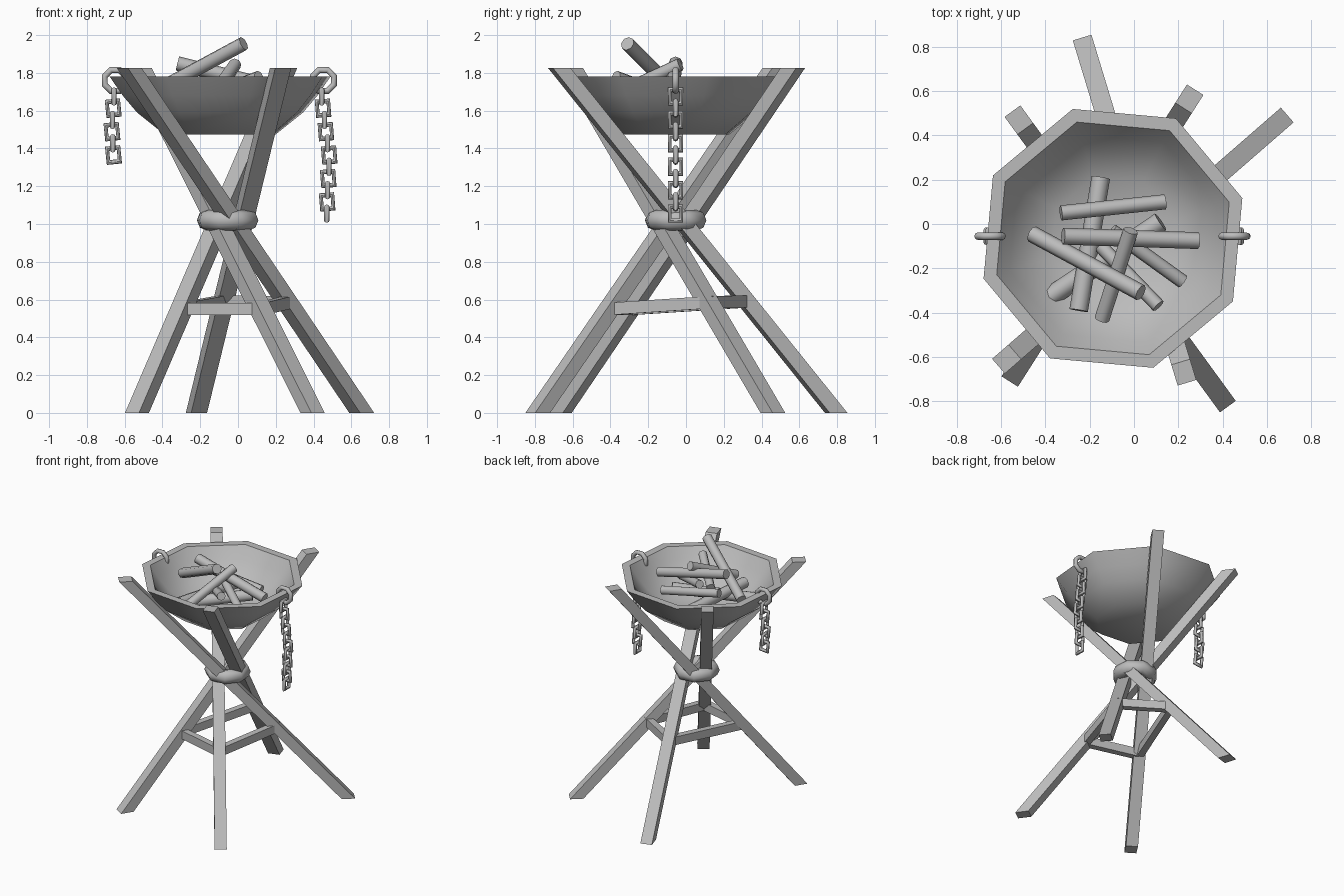
import bpy, bmesh, math
from mathutils import Vector

cube = bpy.data.objects.get("Cube")
if cube:
    bpy.data.objects.remove(cube, do_unlink=True)

grey = bpy.data.materials.new("plain_grey")
grey.use_nodes = True
grey.diffuse_color = (0.5, 0.5, 0.5, 1)
grey.node_tree.nodes["Principled BSDF"].inputs["Base Color"].default_value = (0.5, 0.5, 0.5, 1)


def finish(obj, name, angle=None):
    """Name the object, colour it and optionally smooth it."""
    obj.name = name
    obj.data.materials.append(grey)
    if angle:
        bpy.ops.object.select_all(action='DESELECT')
        obj.select_set(True)
        bpy.context.view_layer.objects.active = obj
        bpy.ops.object.shade_smooth_by_angle(angle=math.radians(angle))
    return obj


def from_bmesh(bm, name, angle=None):
    bmesh.ops.recalc_face_normals(bm, faces=bm.faces)
    mesh = bpy.data.meshes.new(name)
    bm.to_mesh(mesh)
    bm.free()
    obj = bpy.data.objects.new(name, mesh)
    bpy.context.collection.objects.link(obj)
    return finish(obj, name, angle)


def beam(name, a, b, side, other):
    """Sheared box from a to b; side and other span its cross-section."""
    a, b = Vector(a), Vector(b)
    bm = bmesh.new()
    bmesh.ops.create_cube(bm, size=1)
    for v in bm.verts:
        x, y, z = v.co
        v.co = a.lerp(b, z + 0.5) + side * x + other * y
    return from_bmesh(bm, name)


def log(name, a, b, radius):
    a, b = Vector(a), Vector(b)
    bpy.ops.mesh.primitive_cylinder_add(vertices=8, radius=radius, depth=(b - a).length,
                                        location=(a + b) / 2)
    obj = bpy.context.object
    obj.rotation_euler = (b - a).to_track_quat('Z', 'Y').to_euler()
    return finish(obj, name, 50)


def loop(name, centre, major, minor, sides, scale=(1, 1, 1), turn=0.0, yaw=0.0, tilt=0.0):
    """Upright polygonal ring, lying in the xz plane before yaw."""
    bpy.ops.mesh.primitive_torus_add(major_segments=sides, minor_segments=8,
                                     major_radius=major, minor_radius=minor)
    obj = bpy.context.object
    for v in obj.data.vertices:
        c, s = math.cos(turn), math.sin(turn)
        x, y, z = v.co
        v.co = ((x * c - y * s) * scale[0], z * scale[1], (x * s + y * c) * scale[2])
    obj.data.flip_normals()
    obj.location = centre
    obj.rotation_euler = (0, tilt, yaw)
    return finish(obj, name, 50)


# Crossed legs
UP = Vector((0, 0, 1))
TOP = 1.825
legs = {
    "left_back_foot_leg": ((0.655, 0.46), (-0.575, -0.61)),
    "back_foot_leg": ((-0.22, 0.795), (0.225, -0.67)),
    "front_foot_leg": ((0.395, -0.785), (-0.52, 0.47)),
    "right_front_foot_leg": ((-0.535, -0.67), (0.25, 0.565)),
}
for name, (foot, head) in legs.items():
    a, b = Vector((*foot, 0)), Vector((*head, TOP))
    out = Vector((b.x - a.x, b.y - a.y, 0)).normalized()
    beam(name, a, b, UP.cross(out) * 0.088, out * 0.098)

# Braces between neighbouring legs
heights = (0.585, 0.59, 0.55, 0.55)
joints = []
for (foot, head), z in zip(legs.values(), heights):
    joints.append(Vector((*Vector(foot).lerp(Vector(head), z / TOP), z)))
for name, i, j in (("front_brace", 3, 2), ("left_brace", 2, 0),
                   ("back_brace", 0, 1), ("right_brace", 1, 3)):
    d = (joints[j] - joints[i]).normalized()
    beam(name, joints[i], joints[j], UP.cross(d).normalized() * 0.05, UP * 0.065)

# Binding round the crossing
binding = loop("binding", (-0.055, -0.055, 1.02), 0.115, 0.055, 8, turn=math.radians(22.5))
binding.rotation_euler = (math.pi / 2, 0, 0.1)

# Octagonal bowl, spun from a wall profile
CX, CY = -0.095, -0.065
profile = [(0, 1.475), (0.31, 1.475), (0.46, 1.59), (0.54, 1.68), (0.612, 1.78),
           (0.55, 1.78), (0.49, 1.69), (0.42, 1.61), (0.29, 1.515), (0, 1.5)]
bm = bmesh.new()
verts = [bm.verts.new((r, 0, z)) for r, z in profile]
edges = [bm.edges.new(p) for p in zip(verts, verts[1:])]
bmesh.ops.spin(bm, geom=verts + edges, axis=UP, cent=(0, 0, 0), angle=math.tau, steps=8)
bmesh.ops.remove_doubles(bm, verts=bm.verts, dist=0.0005)
bowl = from_bmesh(bm, "bowl", 50)
bowl.location = (CX, CY, 0)
bowl.rotation_euler.z = math.radians(17.3)

# Heap of firewood
logs = [
    ((-0.33, 0.05, 1.74), (0.14, 0.10, 1.66), 0.034),
    ((-0.32, -0.055, 1.85), (0.29, -0.075, 1.70), 0.038),
    ((-0.46, -0.045, 1.69), (0.03, -0.31, 1.955), 0.038),
    ((-0.15, 0.21, 1.60), (-0.25, -0.39, 1.64), 0.042),
    ((-0.015, -0.03, 1.845), (-0.145, -0.43, 1.66), 0.034),
    ((-0.38, -0.33, 1.57), (0.12, 0.01, 1.65), 0.045),
    ((-0.1, -0.03, 1.72), (0.22, -0.26, 1.62), 0.032),
    ((-0.15, -0.1, 1.68), (0.11, -0.37, 1.78), 0.032),
]
for i, (a, b, r) in enumerate(logs):
    log(f"log_{i + 1}", a, b, r)

# Hooks and hanging chains
CHAIN_Y = -0.055


def chain(side, hook_x, path, count, last_tilt):
    loop(side + "_hook", (hook_x, CHAIN_Y, 1.76), 0.06, 0.017, 8, turn=math.radians(22.5))
    for i in range(count):
        z = 1.675 - i * 0.062
        # Find the sideways drift at this height
        for (z0, x0), (z1, x1) in zip(path, path[1:]):
            if z1 <= z <= z0:
                x = x0 + (x1 - x0) * (z0 - z) / (z0 - z1)
        facing = i % 2 == 1
        loop(f"{side}_chain_link_{i + 1}", (x, CHAIN_Y, z), 0.043, 0.014, 4,
             scale=(1, 1, 1.2), turn=math.pi / 4,
             yaw=0 if facing else math.pi / 2, tilt=last_tilt if facing else 0)


chain("left", 0.452, [(1.7, 0.44), (1.49, 0.465), (1.35, 0.485), (1.2, 0.475), (1.0, 0.468)], 11, -0.08)
chain("right", -0.65, [(1.7, -0.655), (1.5, -0.668), (1.3, -0.655)], 6, -0.1)
